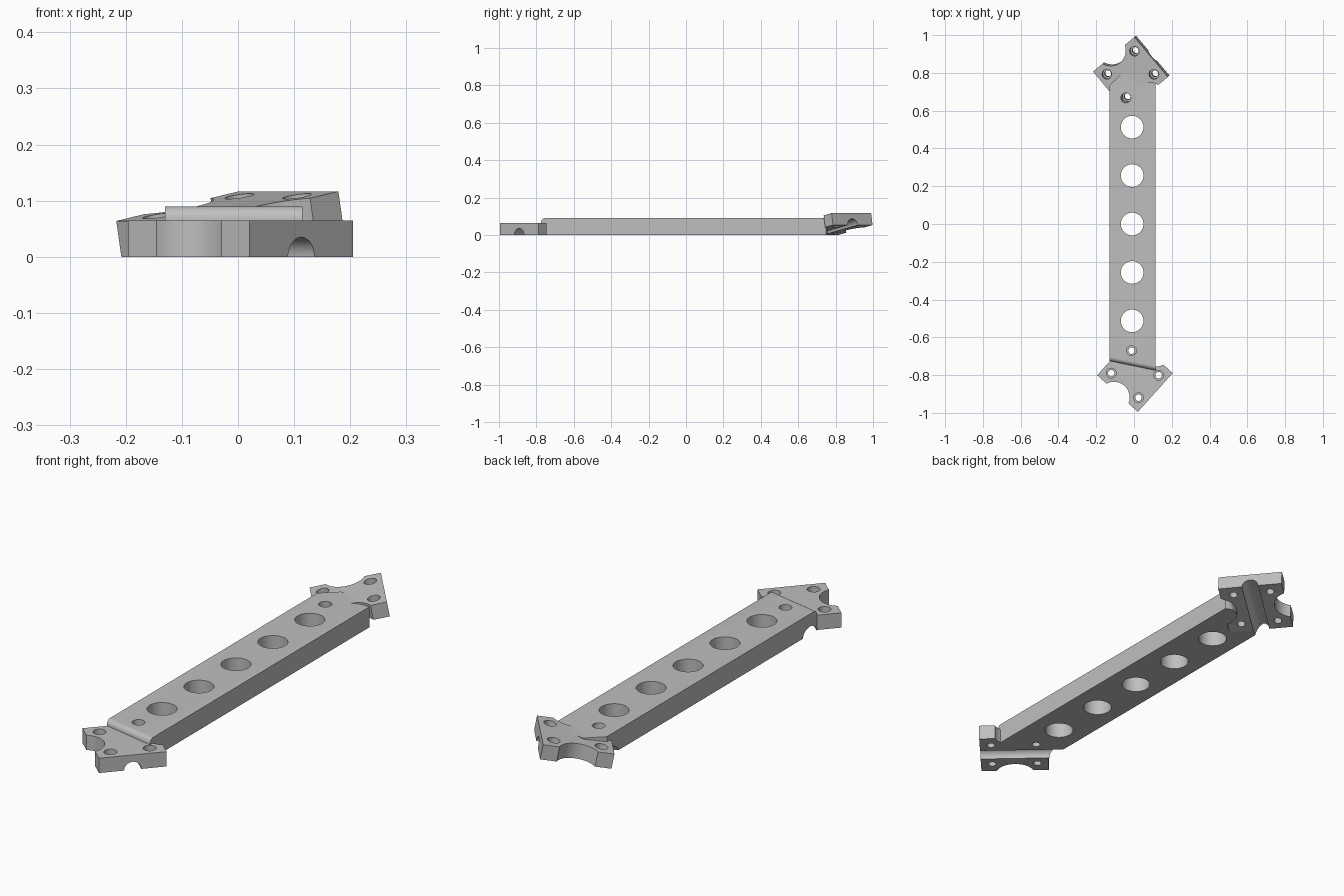
import bpy, bmesh, math
from mathutils import Matrix, Vector

if "Cube" in bpy.data.objects:
    bpy.data.objects.remove(bpy.data.objects["Cube"])

grey = bpy.data.materials.new("plain grey")
grey.use_nodes = True
colour = (0.52, 0.52, 0.52, 1)
grey.diffuse_color = colour
grey.node_tree.nodes["Principled BSDF"].inputs["Base Color"].default_value = colour

# Plate dimensions: u runs along the tube groove, v across it
HALF_U, HALF_V, THICK = 0.145, 0.138, 0.065
ARC_V, ARC_R = 0.166, 0.083
GROOVE_R = 0.035


def finish(bm, name, matrix=Matrix()):
    bmesh.ops.recalc_face_normals(bm, faces=bm.faces)
    mesh = bpy.data.meshes.new(name)
    bm.to_mesh(mesh)
    bm.free()
    mesh.transform(matrix)
    mesh.materials.append(grey)
    obj = bpy.data.objects.new(name, mesh)
    bpy.context.collection.objects.link(obj)
    return obj


def prism(name, outline, z0, z1, matrix=Matrix()):
    bm = bmesh.new()
    face = bm.faces.new([bm.verts.new((x, y, z0)) for x, y in outline])
    out = bmesh.ops.extrude_face_region(bm, geom=[face])
    top = [g for g in out["geom"] if isinstance(g, bmesh.types.BMVert)]
    bmesh.ops.translate(bm, verts=top, vec=(0, 0, z1 - z0))
    return finish(bm, name, matrix)


def cylinder(name, radius, length, matrix):
    bm = bmesh.new()
    bmesh.ops.create_cone(bm, cap_ends=True, segments=48, radius1=radius,
                          radius2=radius, depth=length)
    return finish(bm, name, matrix)


def combine(target, other, operation):
    mod = target.modifiers.new("join", "BOOLEAN")
    mod.operation, mod.object, mod.solver = operation, other, "EXACT"
    bpy.context.view_layer.objects.active = target
    bpy.ops.object.modifier_apply(modifier=mod.name)
    bpy.data.objects.remove(other)


def plate_outline():
    # Rectangle with an arc bitten out of both v sides
    half = math.acos((ARC_V - HALF_V) / ARC_R)
    side = [(HALF_U, -HALF_V), (HALF_U, HALF_V)]
    for i in range(25):
        a = half - 2 * half * i / 24
        side.append((ARC_R * math.sin(a), ARC_V - ARC_R * math.cos(a)))
    return side + [(-u, -v) for u, v in side]


def place(x, y, z, turn, tilt):
    return (Matrix.Translation((x, y, z)) @ Matrix.Rotation(math.radians(turn), 4, "Z")
            @ Matrix.Rotation(math.radians(-tilt), 4, "Y"))


front = place(0.005, -0.795, 0, -42, 0)
rear = place(-0.01, 0.80, HALF_U * math.sin(math.radians(10.5)), 40, 10.5)

# Long bar with a slanted, rounded front end
bar = prism("mounting_bar", [(-0.13, -0.725), (0.115, -0.775), (0.115, 0.748),
                             (0.0, 0.79), (-0.06, 0.80), (-0.13, 0.735)], 0, 0.09)
bm = bmesh.new()
bm.from_mesh(bar.data)
edge = [e for e in bm.edges if all(v.co.z > 0.08 and v.co.y < -0.7 for v in e.verts)]
bmesh.ops.bevel(bm, geom=edge, offset=0.022, segments=8, profile=0.5, affect="EDGES")
bm.to_mesh(bar.data)
bm.free()

# Row of lightening holes
for i in range(-2, 3):
    combine(bar, cylinder("hole", 0.06, 0.4, Matrix.Translation((-0.01, i * 0.2565, 0))),
            "DIFFERENCE")

# Clamp plates; the bar is trimmed below the tilted one
combine(bar, prism("trim", plate_outline(), -0.1, 0, rear), "DIFFERENCE")
for m in (front, rear):
    combine(bar, prism("clamp_plate", plate_outline(), 0, THICK, m), "UNION")

# Tube grooves and counterbored screw holes
for m in (front, rear):
    combine(bar, cylinder("groove", GROOVE_R, 0.6, m @ Matrix.Rotation(math.pi / 2, 4, "Y")),
            "DIFFERENCE")
    for u in (-0.097, 0.097):
        for v in (-0.08, 0.08):
            for radius, z in ((0.017, 0.0), (0.026, 0.23)):
                at = m @ Matrix.Translation(Vector((u, v, z)))
                combine(bar, cylinder("screw", radius, 0.4, at), "DIFFERENCE")

bpy.ops.object.select_all(action="DESELECT")
bar.select_set(True)
bpy.context.view_layer.objects.active = bar
bpy.ops.object.shade_smooth_by_angle(angle=math.radians(30))
